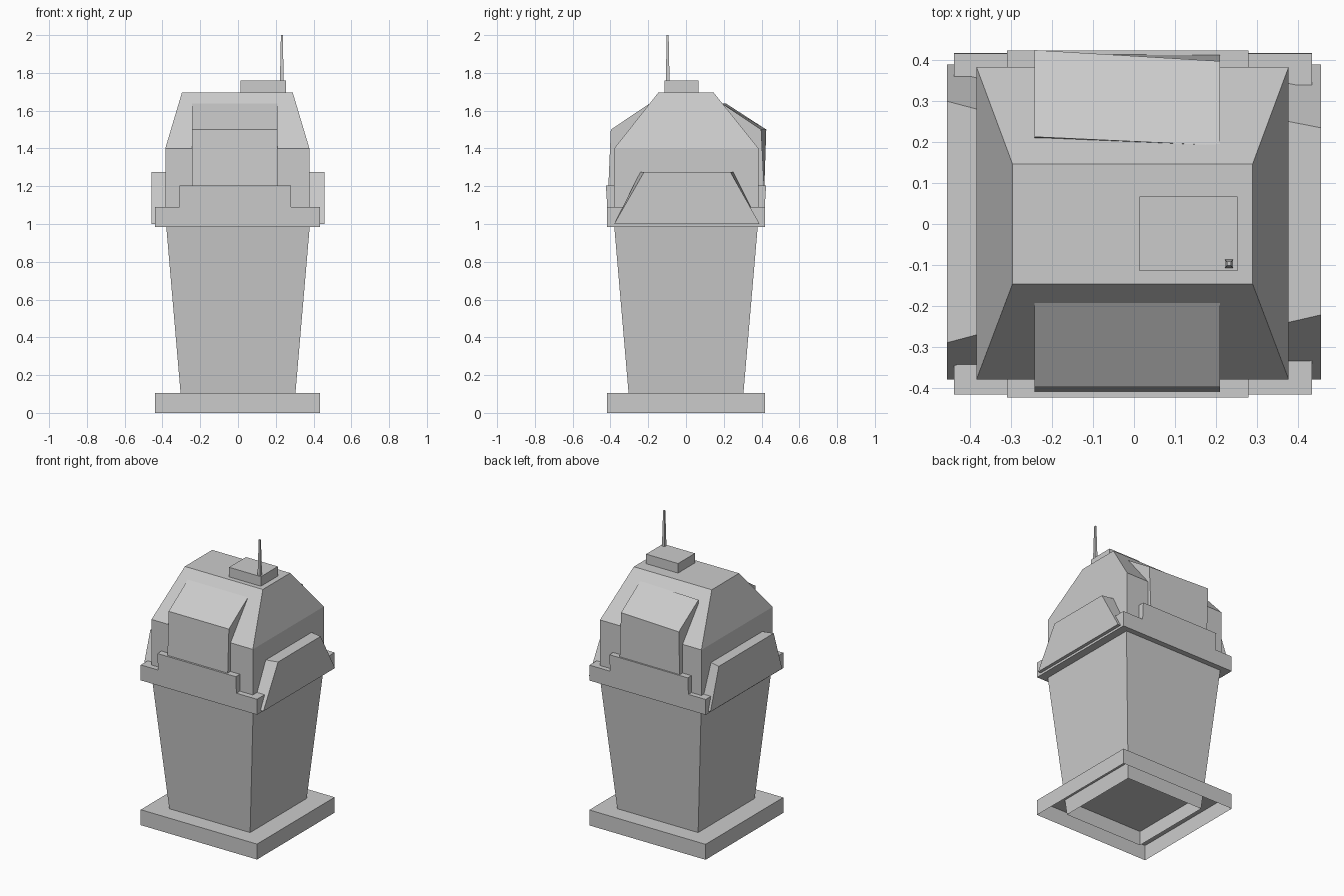
import bpy

if "Cube" in bpy.data.objects:
    bpy.data.objects.remove(bpy.data.objects["Cube"])


def make(name, verts, faces):
    mesh = bpy.data.meshes.new(name)
    mesh.from_pydata(verts, [], faces)
    mesh.update()
    obj = bpy.data.objects.new(name, mesh)
    bpy.context.collection.objects.link(obj)
    return obj


def loft(name, rings, cap_start=True, cap_end=True):
    """Join matching rings of points with quads, optionally capping the ends."""
    n = len(rings[0])
    verts = [p for ring in rings for p in ring]
    faces = []
    for r in range(len(rings) - 1):
        for i in range(n):
            j = (i + 1) % n
            faces.append((r * n + i, r * n + j, (r + 1) * n + j, (r + 1) * n + i))
    if cap_start:
        faces.append(tuple(reversed(range(n))))
    if cap_end:
        faces.append(tuple(range(len(verts) - n, len(verts))))
    obj = make(name, verts, faces)
    import bmesh
    bm = bmesh.new()
    bm.from_mesh(obj.data)
    bmesh.ops.recalc_face_normals(bm, faces=bm.faces)
    bm.to_mesh(obj.data)
    bm.free()
    return obj


def rect(x0, x1, y0, y1, z):
    return [(x0, y0, z), (x1, y0, z), (x1, y1, z), (x0, y1, z)]


def square(cx, cy, h, z):
    return rect(cx - h, cx + h, cy - h, cy + h, z)


# Base plinth, open underneath
loft("base", [rect(-0.44, 0.435, -0.417, 0.418, 0),
              rect(-0.44, 0.435, -0.417, 0.418, 0.105)], cap_start=False)

# Tapered tower, open tube standing inside the plinth
loft("tower", [square(0, 0, 0.295, 0), square(0, 0, 0.38, 0.99)], False, False)

# Collar with raised middle: stepped profile run front to back
step = [(-0.44, 0.985), (0.435, 0.985), (0.435, 1.09), (0.28, 1.09),
        (0.28, 1.205), (-0.31, 1.205), (-0.31, 1.09), (-0.44, 1.09)]
loft("collar", [[(x, s * (0.417 + 0.007 * (z > 1.1)), z) for x, z in step] for s in (-1, 1)])

# Head: straight walls then sloped roof
loft("head", [rect(-0.385, 0.378, -0.38, 0.384, 1.0),
              rect(-0.385, 0.378, -0.38, 0.384, 1.40),
              rect(-0.297, 0.29, -0.147, 0.147, 1.695)])

# Side guards: trapezoid slabs, (x, top front y, top back y) for inner and outer face
guards = {"left": [(-0.37, -0.267, 0.277), (-0.457, -0.29, 0.30)],
          "right": [(0.37, -0.242, 0.252), (0.457, -0.222, 0.235)]}
for side, ends in guards.items():
    loft(side + "_guard", [[(x, -0.38, 1.0), (x, 0.39, 1.0), (x, b, 1.275), (x, a, 1.275)]
                           for x, a, b in ends])

# Window hoods; the rear one is slightly twisted: (x, bottom y, brow y, top y)
hoods = {"front": [(-0.243, -0.411, -0.398, -0.193), (0.21, -0.411, -0.398, -0.193)],
         "rear": [(-0.243, 0.415, 0.425, 0.213), (0.21, 0.413, 0.398, 0.192)]}
for side, ends in hoods.items():
    s = -0.15 if side == "front" else 0.15
    loft(side + "_hood", [[(x, s, 1.1), (x, a, 1.1), (x, a, 1.2), (x, b, 1.50), (x, c, 1.637)]
                          for x, a, b, c in ends])

# Roof box and antenna
loft("roof_box", [rect(0.013, 0.253, -0.115, 0.067, z) for z in (1.69, 1.76)])
loft("antenna", [square(0.232, -0.097, 0.010, 1.755),
                 square(0.232, -0.097, 0.005, 2.0)])
